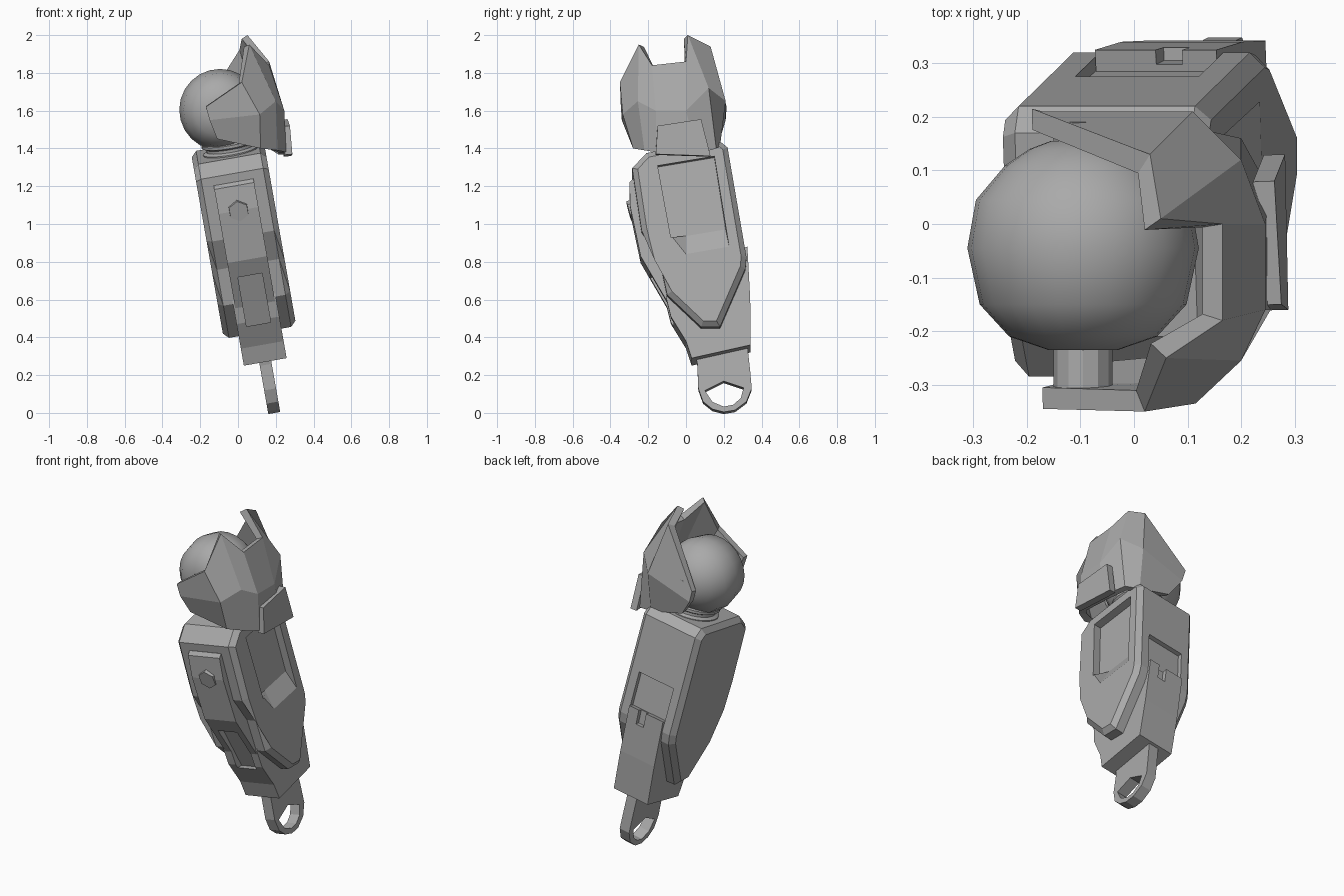
import bpy
import bmesh
from math import cos, sin, pi, radians
from mathutils import Matrix, Vector

default = bpy.data.objects.get("Cube")
if default:
    bpy.data.objects.remove(default, do_unlink=True)

grey = bpy.data.materials.new("mid grey")
grey.use_nodes = True
COLOUR = (.4, .4, .4, 1)
grey.diffuse_color = COLOUR
grey.node_tree.nodes["Principled BSDF"].inputs["Base Color"].default_value = COLOUR

# The forearm hangs tilted outward and backward
TILT = radians(10)
ORIGIN = Vector((-.055, 0, 1.4))
ARM = Matrix.Translation(ORIGIN) @ Matrix.Rotation(-TILT, 4, 'Y') @ Matrix.Rotation(TILT, 4, 'X')


def finish(name, bm, matrix=None):
    bmesh.ops.recalc_face_normals(bm, faces=bm.faces)
    mesh = bpy.data.meshes.new(name)
    bm.to_mesh(mesh)
    bm.free()
    mesh.materials.append(grey)
    obj = bpy.data.objects.new(name, mesh)
    bpy.context.collection.objects.link(obj)
    if matrix:
        obj.matrix_world = matrix
    return obj


def loft(rings):
    """Closed solid through rings of equal length."""
    bm = bmesh.new()
    loops = [[bm.verts.new(p) for p in ring] for ring in rings]
    for a, b in zip(loops, loops[1:]):
        for i in range(len(a)):
            j = (i + 1) % len(a)
            bm.faces.new((a[i], a[j], b[j], b[i]))
    bm.faces.new(loops[0][::-1])
    bm.faces.new(loops[-1])
    return bm


def section(profile, u, ref):
    """Place a side profile (y, z) in the tilted arm frame at width u."""
    ring = []
    for y, z in profile:
        t = (z - ORIGIN.z - sin(TILT) * ref) / cos(TILT)
        ring.append((u, y * cos(TILT) + t * sin(TILT), t * cos(TILT) - y * sin(TILT)))
    return ring


def slab(name, profile, left, right, bevel=0, right_profile=None):
    bm = loft([section(profile, left, right), section(right_profile or profile, right, right)])
    if bevel:
        rim = [e for e in bm.edges if abs(e.verts[0].co.x - e.verts[1].co.x) < .001]
        bmesh.ops.bevel(bm, geom=rim, offset=bevel, segments=1, affect='EDGES')
    return finish(name, bm, ARM)


def cut(cutter, *targets):
    for obj in targets:
        mod = obj.modifiers.new("cut", 'BOOLEAN')
        mod.operation = 'DIFFERENCE'
        mod.object = cutter
        bpy.context.view_layer.update()
        graph = bpy.context.evaluated_depsgraph_get()
        mesh = bpy.data.meshes.new_from_object(obj.evaluated_get(graph))
        obj.modifiers.clear()
        obj.data = mesh
    bpy.data.objects.remove(cutter, do_unlink=True)


def lathe(name, profile, centre, axis, sides, smooth=False, matrix=None):
    """Revolve (position, radius) pairs around the Y or Z axis."""
    rings = []
    for pos, r in profile:
        ring = []
        for i in range(sides):
            a = 2 * pi * i / sides
            p = (r * sin(a), pos, r * cos(a)) if axis == 'Y' else (r * cos(a), r * sin(a), pos)
            ring.append(Vector(centre) + Vector(p))
        rings.append(ring)
    obj = finish(name, loft(rings), matrix)
    if smooth:
        bpy.ops.object.select_all(action='DESELECT')
        obj.select_set(True)
        bpy.context.view_layer.objects.active = obj
        bpy.ops.object.shade_smooth_by_angle(angle=radians(40))
    return obj


def sheet(name, columns, thickness):
    """Faceted armour plate from columns of points, thickened inward."""
    bm = bmesh.new()
    grid = [[bm.verts.new(p) for p in col] for col in columns]
    for a, b in zip(grid, grid[1:]):
        for i in range(len(a) - 1):
            bm.faces.new((a[i], a[i + 1], b[i + 1], b[i]))
    middle = Vector((-.09, -.06, 1.6))
    obj = finish(name, bm)
    face = obj.data.polygons[len(obj.data.polygons) // 2]
    outward = face.normal.dot(face.center - middle) > 0
    mod = obj.modifiers.new("thickness", 'SOLIDIFY')
    mod.thickness = thickness
    mod.offset = -1 if outward else 1
    mod.use_even_offset = True
    return obj


# Forearm shell with chamfered sides
forearm = slab("forearm_shell", [
    (-.285, 1.30), (-.21, 1.38), (.17, 1.45), (.22, 1.41), (.32, .83), (.315, .77),
    (.18, .46), (.08, .46), (-.10, .63), (-.14, .82), (-.235, .97)], -.195, .195, .028)

# Front panel running down the forearm, and the wrist block below it
panel = slab("front_panel", [
    (-.28, 1.24), (-.30, 1.22), (-.295, 1.09), (-.24, .83), (-.10, .59),
    (0, .6), (-.1, .85), (-.2, 1.1), (-.2, 1.24)], -.107, .107)
wrist = slab("wrist_block", [
    (-.10, .70), (.26, .86), (.325, .88), (.34, .60), (.342, .36), (.03, .29),
    (0, .38), (-.08, .51), (-.105, .61)], -.115, .115)

# Recessed window on the outer side with a sloped sill
cut(slab("window_cutter",
         [(-.15, 1.31), (.15, 1.36), (.21, .98), (0, .945), (-.08, .93)], .15, .2, 0,
         [(-.15, 1.31), (.15, 1.36), (.23, .87), (0, .83), (-.08, .93)]), forearm)

# Back channel above the wrist block, and the notch in the block's top edge
cut(slab("channel_cutter", [(.25, 1.07), (.4, 1.09), (.45, .6), (.33, .6)], -.117, .117), forearm)
cut(slab("notch_cutter", [(.29, .95), (.4, .95), (.4, .79), (.305, .78)], 0, .05), wrist)

# Front hinge slot
cut(slab("slot_cutter", [(-.4, .74), (-.15, .74), (-.03, .48), (-.4, .48)], -.065, .065),
    panel, wrist, forearm)

# Hexagonal bolt on the panel
bolt = ARM @ Matrix.Translation((0, -.345, -.28)) @ Matrix.Rotation(radians(5), 4, 'X')
lathe("hex_bolt", [(-.012, .055), (.03, .06)], (0, 0, 0), 'Y', 6, matrix=bolt)

# Wrist tab with a rounded end and an eye hole
tab = slab("wrist_tab", [
    (.03, .40), (.06, .26), (.065, .13), (.09, .06), (.14, .02), (.20, .005), (.26, .015),
    (.32, .06), (.348, .13), (.34, .22), (.32, .40)], -.032, .032)
cut(slab("eye_cutter", [
    (.10, .13), (.20, .18), (.305, .145), (.29, .09), (.25, .055), (.2, .045), (.14, .07)],
    -.1, .1), tab)
# the cutter is wider than the tab, so the hole passes right through

# Neck rings between forearm and shoulder ball
lathe("neck_rings", [(-.08, .15), (.0, .15), (.01, .13), (.025, .13), (.035, .15), (.05, .15),
                     (.06, .12)], (.015, -.01, -.01), 'Z', 24, True, ARM)

# Shoulder ball and its pivot pins
BALL = (-.095, 0, 1.605)
lathe("shoulder_ball", [(.155, .06), (.14, .10), (.11, .145), (.045, .2), (-.045, .216),
                        (-.15, .193), (-.21, .138), (-.235, .065)], BALL, 'Y', 24, True)
for label, near, far in (("front", -.22, -.32), ("back", .13, .19)):
    lathe(label + "_pivot_pin", [(near, .055), (far, .055)], BALL, 'Y', 12)

# Shoulder armour wrapping around the ball: top, middle, bottom of each column
sheet("shoulder_armour", [
    [(-.17, -.345, 1.62), (-.15, -.34, 1.55), (-.11, -.30, 1.45)],
    [(.02, -.35, 1.75), (.115, -.335, 1.58), (.12, -.28, 1.40)],
    [(.06, -.25, 1.95), (.20, -.255, 1.65), (.21, -.22, 1.39)],
    [(.165, -.18, 1.84), (.245, -.16, 1.6), (.255, -.16, 1.38)],
    [(.165, 0, 1.86), (.245, .0, 1.6), (.255, .06, 1.37)],
    [(.05, .01, 2.0), (.20, .12, 1.72), (.20, .16, 1.40)],
    [(.03, .13, 1.94), (.11, .21, 1.65), (.11, .18, 1.41)],
    [(-.19, .215, 1.62), (-.17, .21, 1.55), (-.1, .18, 1.45)]], .04)

# Small outer plate at the lower rim
sheet("rim_plate", [
    [(.275, -.15, 1.52), (.288, -.16, 1.37)],
    [(.262, .08, 1.555), (.282, .13, 1.36)]], .04)
